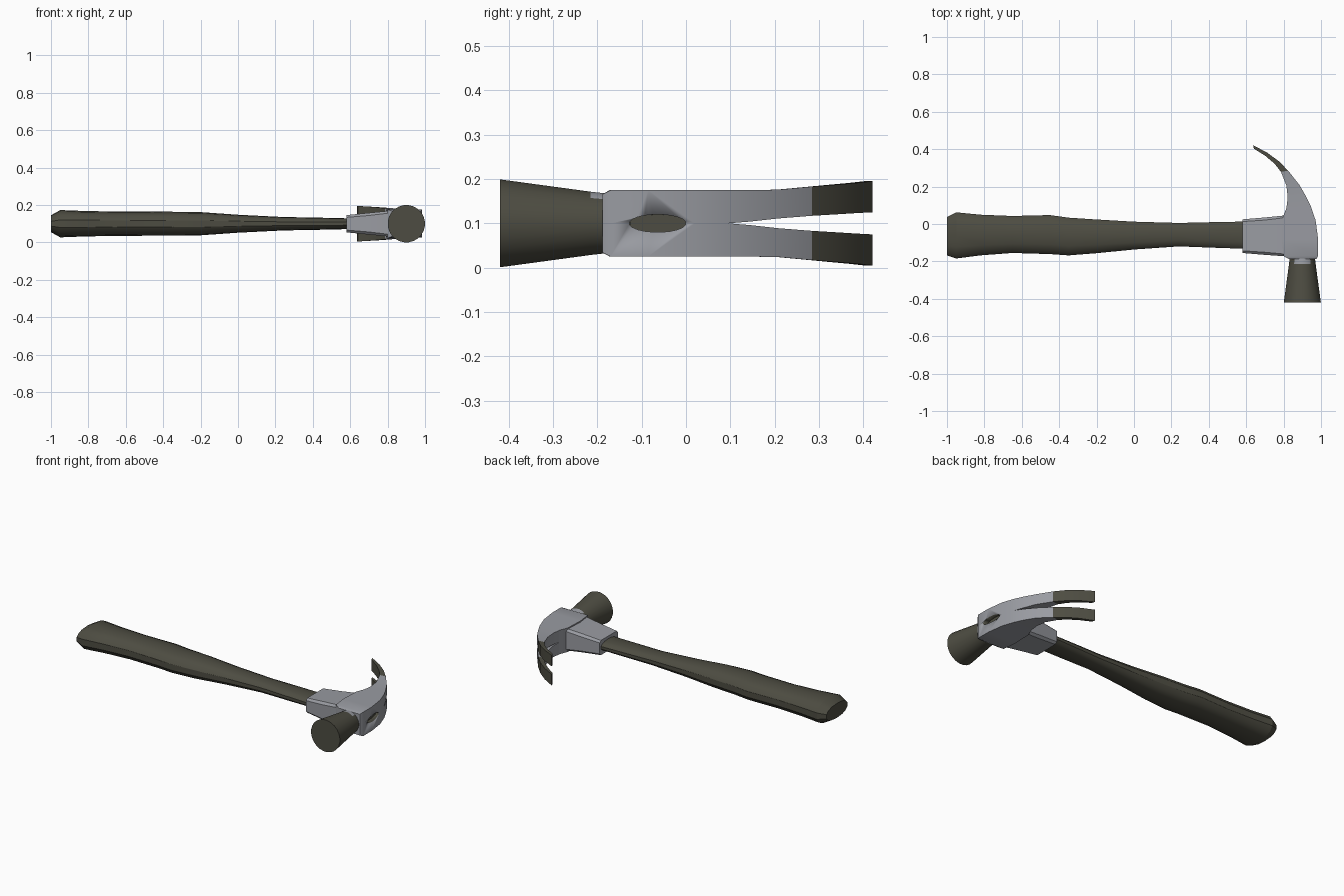
import bpy, bmesh, math
from mathutils import Vector

if "Cube" in bpy.data.objects:
    bpy.data.objects.remove(bpy.data.objects["Cube"])

ZC = 0.1


def material(name, rgb):
    m = bpy.data.materials.new(name)
    m.diffuse_color = (*rgb, 1)
    m.use_nodes = True
    m.node_tree.nodes["Principled BSDF"].inputs["Base Color"].default_value = m.diffuse_color
    return m


DARK = material("dark olive", (0.075, 0.073, 0.054))
STEEL = material("steel grey", (0.32, 0.33, 0.36))


def finish(name, bm, mats, angle=30):
    bmesh.ops.remove_doubles(bm, verts=bm.verts, dist=1e-5)
    bmesh.ops.recalc_face_normals(bm, faces=bm.faces)
    me = bpy.data.meshes.new(name)
    bm.to_mesh(me)
    bm.free()
    ob = bpy.data.objects.new(name, me)
    bpy.context.collection.objects.link(ob)
    for m in mats:
        me.materials.append(m)
    bpy.ops.object.select_all(action='DESELECT')
    ob.select_set(True)
    bpy.context.view_layer.objects.active = ob
    bpy.ops.object.shade_smooth_by_angle(angle=math.radians(angle))
    return ob


def loft(name, rings, mats, angle=30, rule=None):
    bm = bmesh.new()
    vs = [[bm.verts.new(p) for p in r] for r in rings]
    n = len(vs[0])
    for a, b in zip(vs, vs[1:]):
        for i in range(n):
            j = (i + 1) % n
            bm.faces.new((a[i], a[j], b[j], b[i]))
    bm.faces.new(vs[0])
    bm.faces.new(vs[-1])
    bm.normal_update()
    if rule:
        for f in bm.faces:
            f.material_index = rule(f.calc_center_median())
    return finish(name, bm, mats, angle)


def oval_x(x, y0, y1, h, n=14, p=0.85):
    # rounded section across x, slightly boxier than an ellipse
    ring = []
    for i in range(n):
        t = 2 * math.pi * (i + 0.5) / n
        c, s = math.cos(t), math.sin(t)
        ring.append((x, (y0 + y1) / 2 + math.copysign(abs(c) ** p, c) * (y1 - y0) / 2,
                     ZC + math.copysign(abs(s) ** p, s) * h))
    return ring


# Handle: x, low y, high y, half height
handle = [(-1, -0.17, 0.04, 0.045), (-0.95, -0.187, 0.065, 0.073),
          (-0.82, -0.17, 0.052, 0.068), (-0.65, -0.157, 0.045, 0.065),
          (-0.45, -0.163, 0.05, 0.064), (-0.35, -0.17, 0.036, 0.064),
          (-0.2, -0.158, 0.026, 0.062), (0.0, -0.138, 0.014, 0.048),
          (0.24, -0.121, 0.007, 0.036), (0.45, -0.129, 0.012, 0.032),
          (0.62, -0.135, 0.015, 0.028), (0.955, -0.128, 0.0, 0.02)]
loft("handle", [oval_x(*s) for s in handle], [DARK])


# Socket that grips the handle: chamfered box sections
def box_x(x, y0, y1, h, c):
    pts = [(y0 + c, -h), (y1 - c, -h), (y1, -h + c), (y1, h - c),
           (y1 - c, h), (y0 + c, h), (y0, h - c), (y0, -h + c)]
    return [(x, y, ZC + z) for y, z in pts]


loft("socket", [box_x(0.58, -0.155, 0.025, 0.046, 0.012),
                box_x(0.70, -0.165, 0.035, 0.058, 0.014),
                box_x(0.80, -0.172, 0.045, 0.068, 0.012),
                box_x(0.90, -0.174, 0.05, 0.07, 0.01)], [STEEL])

# Head body and split claw: outer point, inner point, half slot, half width
claw = [((0.975, -0.188), (0.83, -0.188), 0, 0.066),
        ((0.985, -0.17), (0.80, -0.172), 0, 0.075),
        ((0.985, -0.085), (0.79, -0.085), 0, 0.075),
        ((0.971, 0.02), (0.795, 0.035), 0, 0.075),
        ((0.945, 0.095), (0.815, 0.085), 0, 0.075),
        ((0.921, 0.145), (0.822, 0.14), 0.004, 0.075),
        ((0.885, 0.208), (0.815, 0.205), 0.011, 0.076),
        ((0.825, 0.284), (0.785, 0.28), 0.017, 0.083),
        ((0.775, 0.335), (0.752, 0.322), 0.02, 0.087),
        ((0.71, 0.383), (0.70, 0.366), 0.023, 0.091),
        ((0.636, 0.421), (0.642, 0.402), 0.025, 0.095)]
bm = bmesh.new()
for side in (1, -1):
    vs = [[bm.verts.new((*p, ZC + side * z)) for p, z in
           ((o, si), (o, so), (i, so), (i, si))] for o, i, si, so in claw]
    for k in range(len(vs) - 1):
        a, b = vs[k], vs[k + 1]
        for i in range(4):
            if i == 3 and claw[k + 1][2] == 0:
                continue  # solid body: no inner wall
            j = (i + 1) % 4
            f = bm.faces.new((a[i], a[j], b[j], b[i]))
            f.material_index = int(k >= 7)  # dark claw tips
    bm.faces.new(vs[0])
    bm.faces.new(vs[-1]).material_index = 1
head = finish("head_and_claw", bm, [STEEL, DARK])

# Eye of the head, where the handle end shows
cutter = loft("eye_cutter", [oval_x(0.945, -0.128, 0, 0.02, 20, 1),
                             oval_x(1.05, -0.128, 0, 0.02, 20, 1)], [DARK])
mod = head.modifiers.new("eye", 'BOOLEAN')
mod.operation = 'DIFFERENCE'
mod.solver = 'EXACT'
mod.object = cutter
cutter.hide_render = True
cutter.hide_set(True)


# Striking face: tapered round poll with a grey patch near the neck
def circle_y(y, r, n=24):
    return [(0.9 + r * math.cos(2 * math.pi * (i + 0.5) / n), y,
             ZC + r * math.sin(2 * math.pi * (i + 0.5) / n)) for i in range(n)]


loft("striking_face", [circle_y(-0.42, 0.1), circle_y(-0.215, 0.072),
                       circle_y(-0.18, 0.068)], [DARK, STEEL],
     rule=lambda c: int(c.y > -0.21 and c.z > ZC + 0.06))
